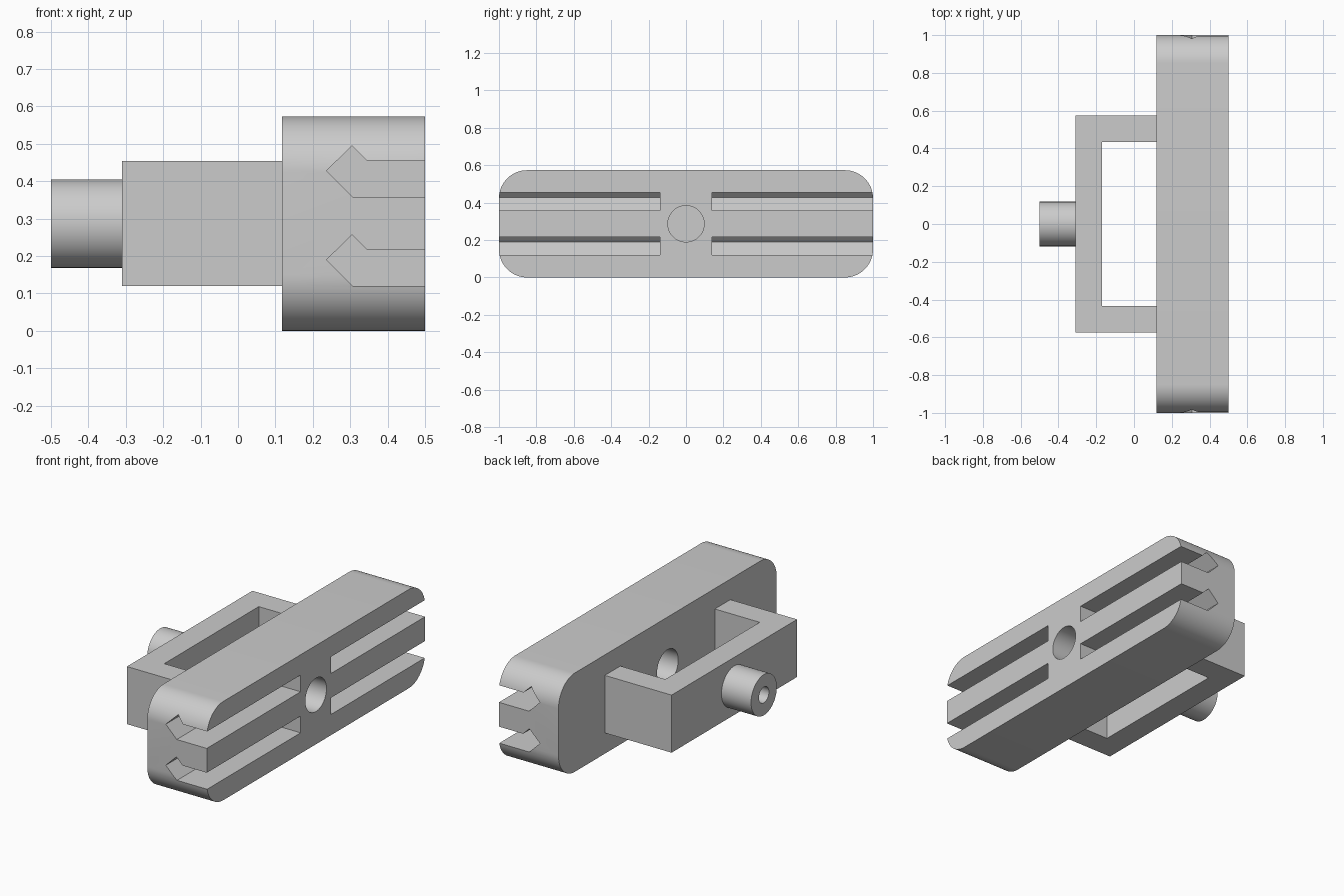
import bpy
import bmesh
import math
from mathutils import Vector

if "Cube" in bpy.data.objects:
    bpy.data.objects.remove(bpy.data.objects["Cube"])

MID_Z = 0.2865

# Single grey material
grey = bpy.data.materials.new("light grey")
grey.use_nodes = True
grey.diffuse_color = (0.6, 0.6, 0.6, 1)
grey.node_tree.nodes["Principled BSDF"].inputs["Base Color"].default_value = (0.6, 0.6, 0.6, 1)


def prism(name, outline, sweep):
    """Extrude a closed planar outline along the sweep vector."""
    bm = bmesh.new()
    face = bm.faces.new([bm.verts.new(p) for p in outline])
    result = bmesh.ops.extrude_face_region(bm, geom=[face], use_keep_orig=True)
    moved = [g for g in result["geom"] if isinstance(g, bmesh.types.BMVert)]
    bmesh.ops.translate(bm, vec=Vector(sweep), verts=moved)
    bmesh.ops.recalc_face_normals(bm, faces=bm.faces)
    mesh = bpy.data.meshes.new(name)
    bm.to_mesh(mesh)
    bm.free()
    mesh.materials.append(grey)
    obj = bpy.data.objects.new(name, mesh)
    bpy.context.collection.objects.link(obj)
    return obj


def arc(x, y, z, radius, start, end, steps):
    """Points on an arc in the YZ plane."""
    angles = [math.radians(start + (end - start) * i / steps) for i in range(steps + 1)]
    return [(x, y + radius * math.cos(a), z + radius * math.sin(a)) for a in angles]


def rod(name, x0, x1, radius):
    return prism(name, arc(x0, 0, MID_Z, radius, 0, 360, 64)[:-1], (x1 - x0, 0, 0))


def cut(obj, cutters):
    """Subtract each cutter, then discard it."""
    bpy.context.view_layer.objects.active = obj
    for cutter in cutters:
        mod = obj.modifiers.new("cut", "BOOLEAN")
        mod.operation = "DIFFERENCE"
        mod.solver = "EXACT"
        mod.object = cutter
        bpy.ops.object.modifier_apply(modifier=mod.name)
        bpy.data.objects.remove(cutter)


# Rounded bar
RADIUS, HEIGHT = 0.15, 0.573
outline = []
for i, (sy, z) in enumerate([(1, HEIGHT - RADIUS), (-1, HEIGHT - RADIUS), (-1, RADIUS), (1, RADIUS)]):
    outline += arc(0.118, sy * (1 - RADIUS), z, RADIUS, 90 * i, 90 * i + 90, 16)
bar = prism("rounded_bar", outline, (0.382, 0, 0))

# Hooked slots at both ends, and the centre hole
hook = [(0.6, 0.12), (0.307, 0.12), (0.237, 0.19), (0.305, 0.257), (0.345, 0.217), (0.6, 0.217)]
cutters = [rod("hole_cutter", 0, 0.6, 0.097)]
for side in (-1, 1):
    for lift in (0, 0.238):
        cutters.append(prism("slot_cutter", [(x, side * 0.14, z + lift) for x, z in hook],
                             (0, side, 0)))
cut(bar, cutters)

# C-shaped bracket behind the bar
half = [(0.118, 0.433), (0.118, 0.575), (-0.31, 0.575)]
inner = [(-0.17, -0.433), (-0.17, 0.433)]
bracket = prism("bracket", [(x, y, 0.12) for x, y in
                            half + [(x, -y) for x, y in reversed(half)] + inner],
                (0, 0, 0.334))

# Hollow peg on the bracket
peg = rod("peg", -0.5, -0.31, 0.118)
cut(peg, [rod("bore_cutter", -0.6, -0.2, 0.046)])

# Smooth rounds with sharp edges
bpy.ops.object.select_all(action="DESELECT")
for obj in (bar, bracket, peg):
    obj.select_set(True)
bpy.context.view_layer.objects.active = bar
bpy.ops.object.shade_smooth_by_angle(angle=math.radians(30))
